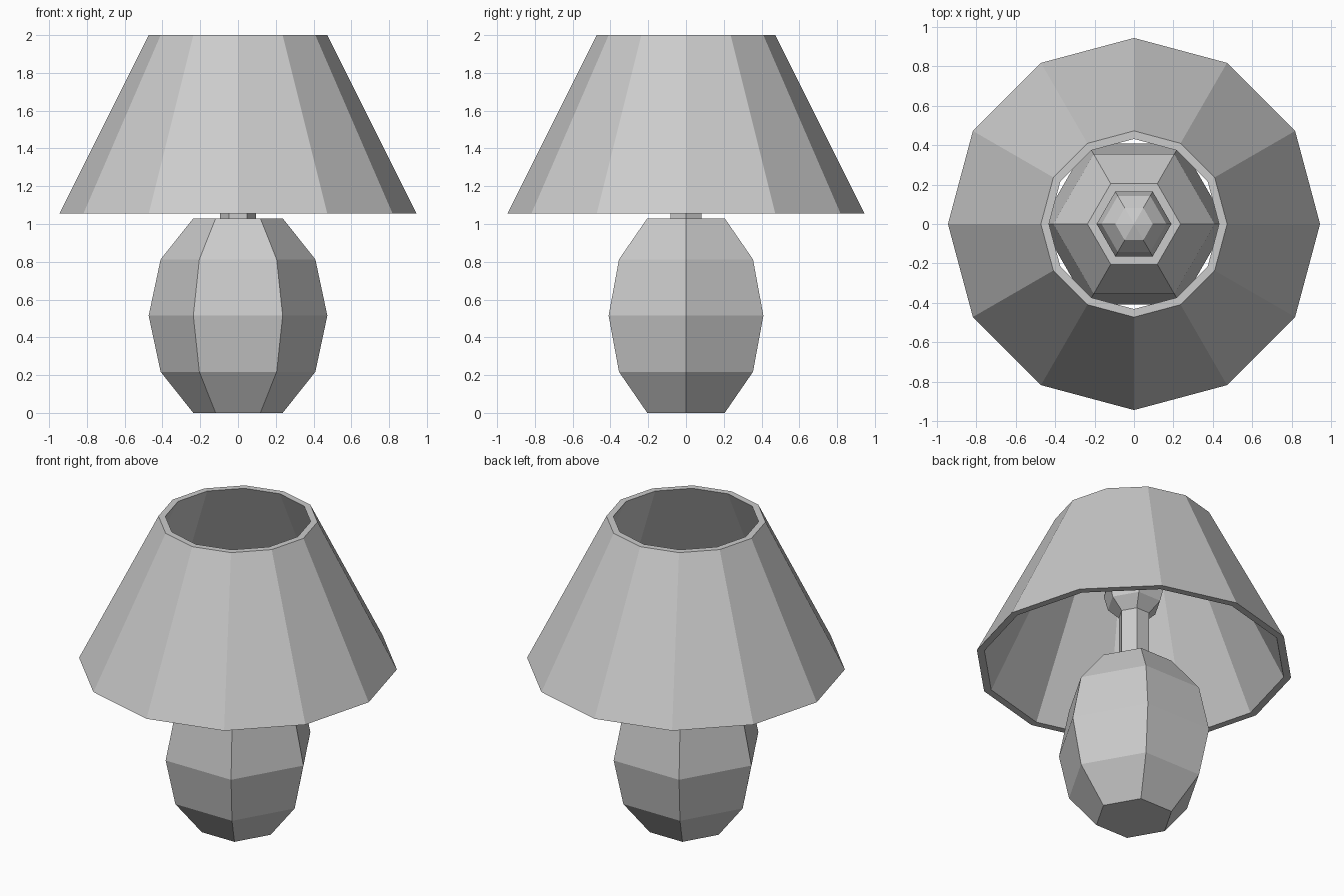
import bpy, bmesh
from math import cos, sin, pi

if "Cube" in bpy.data.objects:
    bpy.data.objects.remove(bpy.data.objects["Cube"])


def lathe(name, profile, sides, closed=False):
    """Revolve (radius, z) points; closed joins last ring to first, else ends are capped."""
    bm = bmesh.new()
    rings = []
    for r, z in profile:
        if r == 0:
            rings.append([bm.verts.new((0, 0, z))] * sides)
        else:
            rings.append([bm.verts.new((r * cos(2 * pi * i / sides),
                                        r * sin(2 * pi * i / sides), z))
                          for i in range(sides)])
    pairs = list(zip(rings, rings[1:]))
    if closed:
        pairs.append((rings[-1], rings[0]))
    for a, b in pairs:
        for i in range(sides):
            j = (i + 1) % sides
            bm.faces.new(dict.fromkeys((a[i], a[j], b[j], b[i])))
    if not closed:
        for ring, (r, z) in ((rings[0][::-1], profile[0]), (rings[-1], profile[-1])):
            if r > 0:
                bm.faces.new(ring)
    bmesh.ops.recalc_face_normals(bm, faces=bm.faces)
    mesh = bpy.data.meshes.new(name)
    bm.to_mesh(mesh)
    bm.free()
    obj = bpy.data.objects.new(name, mesh)
    bpy.context.collection.objects.link(obj)
    return obj


def sphere_profile(radius, half_height, centre, first, last, steps=6):
    """Rings of a coarse sphere, from step first to step last (0 = bottom pole)."""
    return [(0 if k in (0, steps) else radius * sin(pi * k / steps),
             centre - half_height * cos(pi * k / steps))
            for k in range(first, last + 1)]


# Six-sided body: stretched sphere with its poles cut flat
lathe("lamp_base", sphere_profile(0.473, 0.595, 0.515, 1, 5), 6)

# Bulb with its stem, one continuous surface
lathe("bulb_and_stem", [(0.095, 1.03)] + sphere_profile(0.19, 0.19, 1.55, 1, 6), 6)

# Twelve-sided open shade with wall thickness
lathe("lamp_shade", [(0.945, 1.055), (0.473, 2.0), (0.432, 2.0), (0.9, 1.055)],
      12, closed=True)
